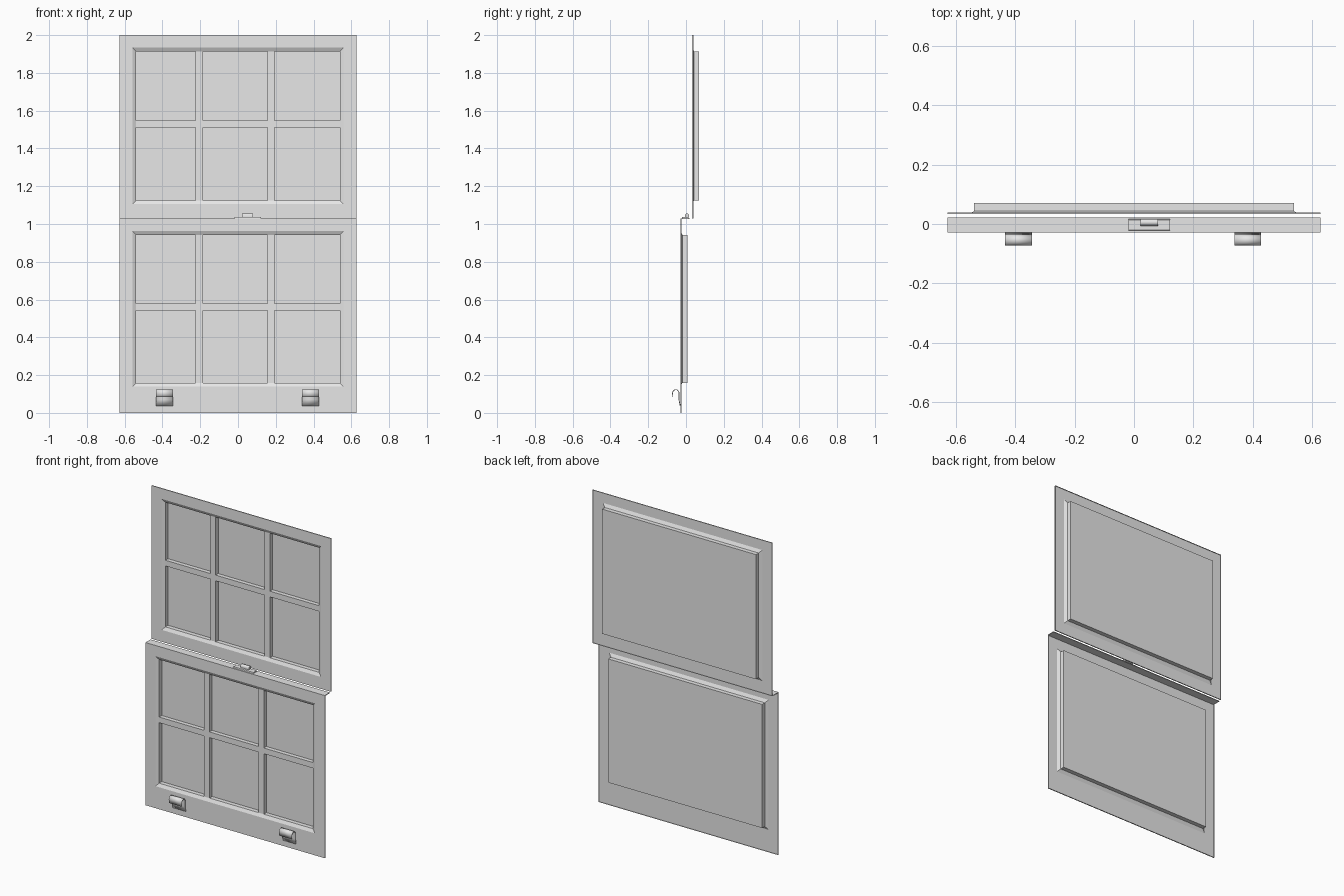
import bpy, bmesh, math

cube = bpy.data.objects.get("Cube")
if cube:
    bpy.data.objects.remove(cube, do_unlink=True)

grey = bpy.data.materials.new("plain_grey")
grey.use_nodes = True
grey.diffuse_color = (0.8, 0.8, 0.8, 1)
grey.node_tree.nodes["Principled BSDF"].inputs["Base Color"].default_value = (0.8, 0.8, 0.8, 1)


def finish(name, bm):
    bmesh.ops.recalc_face_normals(bm, faces=bm.faces)
    mesh = bpy.data.meshes.new(name)
    bm.to_mesh(mesh)
    bm.free()
    mesh.materials.append(grey)
    obj = bpy.data.objects.new(name, mesh)
    bpy.context.collection.objects.link(obj)
    return obj


def smooth(obj):
    bpy.ops.object.select_all(action="DESELECT")
    obj.select_set(True)
    bpy.context.view_layer.objects.active = obj
    bpy.ops.object.shade_smooth_by_angle(angle=math.radians(40))


def box(name, x0, x1, y0, y1, z0, z1):
    bm = bmesh.new()
    bmesh.ops.create_cube(bm, size=1)
    for v in bm.verts:
        v.co = (x1 if v.co.x > 0 else x0,
                y1 if v.co.y > 0 else y0,
                z1 if v.co.z > 0 else z0)
    return finish(name, bm)


def extrude_x(name, profile, x0, x1, closed=True):
    """Sweep a (y, z) profile along x."""
    bm = bmesh.new()
    a, b = [[bm.verts.new((x, y, z)) for y, z in profile] for x in (x0, x1)]
    n = len(profile)
    for i in range(n if closed else n - 1):
        j = (i + 1) % n
        bm.faces.new((a[i], a[j], b[j], b[i]))
    if closed:
        bm.faces.new(a)
        bm.faces.new(b)
    return finish(name, bm)


HALF = 0.628    # half width of a sash
STEP = 0.010    # depth of the sloped edge
DEEP = 0.037    # depth of the pane


def sash(name, y, bottom, top, open_bottom, open_top, bar_z):
    # Pressed sheet: nested rectangles from the returned rim to the pane
    inset = 0.02
    rings = [
        (HALF, bottom, top, y + 0.006),
        (HALF, bottom, top, y),
        (0.558, open_bottom, open_top, y),
        (0.539, open_bottom + inset, open_top - inset, y + STEP),
        (0.539, open_bottom + inset, open_top - inset, y + DEEP),
    ]
    bm = bmesh.new()
    loops = [[bm.verts.new(p) for p in ((-w, d, lo), (w, d, lo), (w, d, hi), (-w, d, hi))]
             for w, lo, hi, d in rings]
    for a, b in zip(loops, loops[1:]):
        for i in range(4):
            j = (i + 1) % 4
            bm.faces.new((a[i], a[j], b[j], b[i]))
    bm.faces.new(loops[-1])
    finish(name + "_sash", bm)

    # Glazing bars
    front, back = y + STEP, y + DEEP - 0.001
    lo, hi = open_bottom + inset, open_top - inset
    for side, x in (("right", -0.205), ("left", 0.175)):
        box(f"{name}_{side}_glazing_bar", x - 0.019, x + 0.019, front, back, lo, hi)
    box(name + "_cross_glazing_bar", -0.539, 0.539, front, back, bar_z - 0.018, bar_z + 0.018)


UPPER_Y, LOWER_Y = 0.033, -0.029
sash("upper", UPPER_Y, 1.03, 2.0, 1.105, 1.934, 1.529)
sash("lower", LOWER_Y, 0.0, 1.03, 0.139, 0.962, 0.56)

# Ledge along the top of the lower sash
box("meeting_ledge", -HALF, HALF, LOWER_Y, 0.022, 1.026, 1.03)

# Latch on the ledge: base plate with a rounded catch
extrude_x("latch_plate", [(-0.022, 1.03), (0.016, 1.03), (0.014, 1.037), (-0.02, 1.037)],
          -0.018, 0.122)
catch = [(-0.006, 1.037), (0.017, 1.037)]
for i in range(7):
    t = math.pi * i / 6
    catch.append((0.0055 + 0.0115 * math.cos(t), 1.045 + 0.011 * math.sin(t)))
smooth(extrude_x("latch_catch", catch, 0.022, 0.08))

# Hooked finger lifts: a back leg that bends over to a short front lip
for side, x in (("right", -0.389), ("left", 0.383)):
    hook = [(-0.031, 0.038), (-0.037, 0.07)]
    for i in range(13):
        t = math.pi * i / 12
        hook.append((-0.054 + 0.017 * math.cos(t), 0.105 + 0.018 * math.sin(t)))
    hook.append((-0.0705, 0.083))
    lift = extrude_x(side + "_finger_lift", hook, x - 0.045, x + 0.045, closed=False)
    thick = lift.modifiers.new("thickness", "SOLIDIFY")
    thick.thickness = 0.004
    thick.offset = 0
    smooth(lift)
